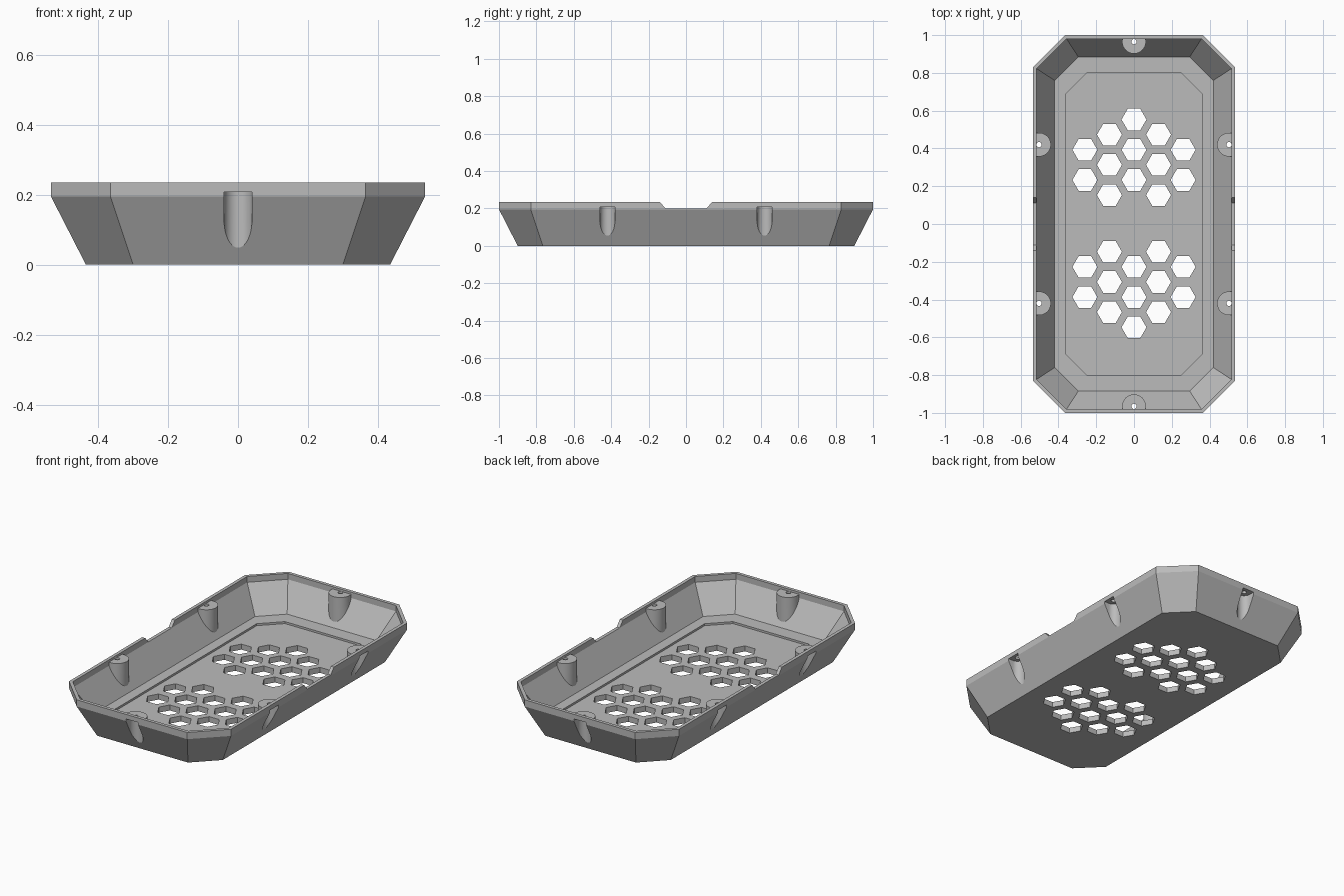
import bpy
import bmesh
from math import cos, sin, pi, radians

if "Cube" in bpy.data.objects:
    bpy.data.objects.remove(bpy.data.objects["Cube"], do_unlink=True)

gray = bpy.data.materials.new("plain gray")
gray.use_nodes = True
gray.diffuse_color = (0.5, 0.5, 0.5, 1)
gray.node_tree.nodes["Principled BSDF"].inputs["Base Color"].default_value = (0.5, 0.5, 0.5, 1)


def stack(bm, rings):
    """Closed solid through a stack of matching point rings."""
    loops = [[bm.verts.new(p) for p in ring] for ring in rings]
    for low, high in zip(loops, loops[1:]):
        for i in range(len(low)):
            j = (i + 1) % len(low)
            bm.faces.new((low[i], low[j], high[j], high[i]))
    bm.faces.new(loops[0][::-1])
    bm.faces.new(loops[-1])


def prism(bm, outline, z0, z1):
    stack(bm, [[(x, y, z) for x, y in outline] for z in (z0, z1)])


def octagon(hx, hy, cut, z):
    """Rectangle ring with chamfered corners."""
    a, b = hx - cut, hy - cut
    return [(x, y, z) for x, y in ((hx, -b), (hx, b), (a, hy), (-a, hy),
                                   (-hx, b), (-hx, -b), (-a, -hy), (a, -hy))]


def circle(cx, cy, r, n):
    return [(cx + r * cos(2 * pi * i / n), cy + r * sin(2 * pi * i / n)) for i in range(n)]


def make(name, bm):
    bmesh.ops.recalc_face_normals(bm, faces=bm.faces[:])
    mesh = bpy.data.meshes.new(name)
    bm.to_mesh(mesh)
    bm.free()
    mesh.materials.append(gray)
    obj = bpy.data.objects.new(name, mesh)
    bpy.context.collection.objects.link(obj)
    return obj


def subtract(target, cutter):
    mod = target.modifiers.new(cutter.name, 'BOOLEAN')
    mod.operation = 'DIFFERENCE'
    mod.solver = 'EXACT'
    mod.object = cutter
    bpy.ops.object.select_all(action='DESELECT')
    bpy.context.view_layer.objects.active = target
    target.select_set(True)
    bpy.ops.object.modifier_apply(modifier=mod.name)
    bpy.data.objects.remove(cutter, do_unlink=True)


# Screw positions with the outward direction of the wall they sit on
screws = [(0, s * 0.965, 0, s) for s in (-1, 1)]
screws += [(s * 0.503, t * 0.42, s, 0) for s in (-1, 1) for t in (-1, 1)]

# Tray outer body: sloped sides below an upright rim
bm = bmesh.new()
stack(bm, [octagon(0.435, 0.9, 0.135, 0), octagon(0.535, 1, 0.17, 0.195),
           octagon(0.535, 1, 0.17, 0.235)])
tray = make("tray", bm)

# Cavity with a shallow recessed floor panel
bm = bmesh.new()
stack(bm, [octagon(0.36, 0.8, 0.11, 0.033), octagon(0.36, 0.8, 0.11, 0.045),
           octagon(0.42, 0.885, 0.125, 0.045), octagon(0.515, 0.98, 0.158, 0.2),
           octagon(0.515, 0.98, 0.158, 0.3)])
cavity = make("cavity", bm)

# Screw bosses stay standing in the cavity
bm = bmesh.new()
for x, y, dx, dy in screws:
    prism(bm, circle(x, y, 0.063, 40), -0.1, 0.222)
subtract(cavity, make("bosses", bm))
subtract(tray, cavity)

# Round-backed screw pockets open to the outside of the walls
bm = bmesh.new()
for x, y, dx, dy in screws:
    r = 0.04
    outline = [(x - dx * r * sin(t) - dy * r * cos(t), y - dy * r * sin(t) + dx * r * cos(t))
               for t in (pi * i / 20 for i in range(21))]
    outline += [(x + dx * 0.1 + dy * r, y + dy * 0.1 - dx * r),
                (x + dx * 0.1 - dy * r, y + dy * 0.1 + dx * r)]
    prism(bm, outline, -0.1, 0.208)
subtract(tray, make("screw_pockets", bm))

# Screw holes
bm = bmesh.new()
for x, y, dx, dy in screws:
    prism(bm, circle(x, y, 0.014, 20), 0.15, 0.3)
subtract(tray, make("screw_holes", bm))

# Two mirrored honeycomb groups through the floor
bm = bmesh.new()
for s in (-1, 1):
    for col in range(-2, 3):
        first = 0.15 if abs(col) == 1 else 0.23
        for row in range(2 if abs(col) == 2 else 3):
            y = s * (first + row * 0.16) + 0.003
            prism(bm, circle(col * 0.13, y, 0.066, 6), -0.1, 0.15)
subtract(tray, make("vent_holes", bm))

# Tapered notch across both long rims
bm = bmesh.new()
stack(bm, [[(x, -0.11, 0.2), (x, 0.11, 0.2), (x, 0.17, 0.27), (x, -0.17, 0.27)]
           for x in (-0.7, 0.7)])
subtract(tray, make("rim_notch", bm))

# Smooth bosses, crisp panel edges
bpy.ops.object.select_all(action='DESELECT')
tray.select_set(True)
bpy.context.view_layer.objects.active = tray
bpy.ops.object.shade_smooth_by_angle(angle=radians(17))
